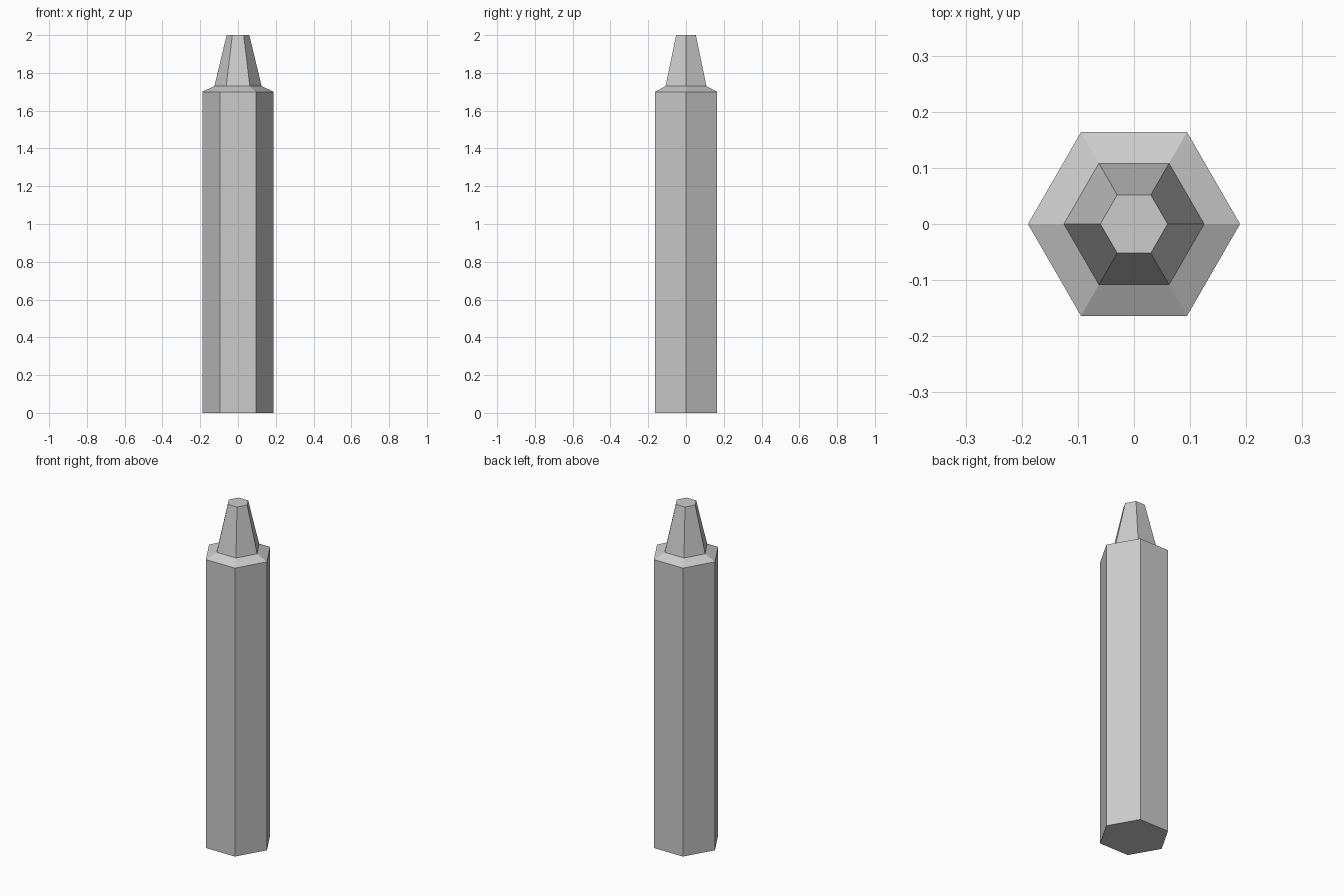
import bpy
import bmesh
from math import cos, sin, tau

cube = bpy.data.objects.get("Cube")
if cube:
    bpy.data.objects.remove(cube, do_unlink=True)

SIDES = 6

grey = bpy.data.materials.new("plain grey")
grey.use_nodes = True
colour = (0.6, 0.6, 0.6, 1)
grey.diffuse_color = colour
grey.node_tree.nodes["Principled BSDF"].inputs["Base Color"].default_value = colour


def lathe(name, profile):
    """Closed faceted solid from (radius, height) rings, bottom to top."""
    bm = bmesh.new()
    rings = [[bm.verts.new((r * cos(tau * i / SIDES), r * sin(tau * i / SIDES), z))
              for i in range(SIDES)] for r, z in profile]
    for low, high in zip(rings, rings[1:]):
        for i in range(SIDES):
            j = (i + 1) % SIDES
            bm.faces.new((low[i], low[j], high[j], high[i]))
    bm.faces.new(rings[0][::-1])
    bm.faces.new(rings[-1])
    mesh = bpy.data.meshes.new(name)
    bm.to_mesh(mesh)
    bm.free()
    mesh.materials.append(grey)
    obj = bpy.data.objects.new(name, mesh)
    bpy.context.collection.objects.link(obj)
    return obj


# Straight barrel, sloped shoulder and tapered blunt tip in one skin
lathe("crayon_stick", [(0.189, 0), (0.189, 1.7), (0.125, 1.73), (0.06, 2)])
